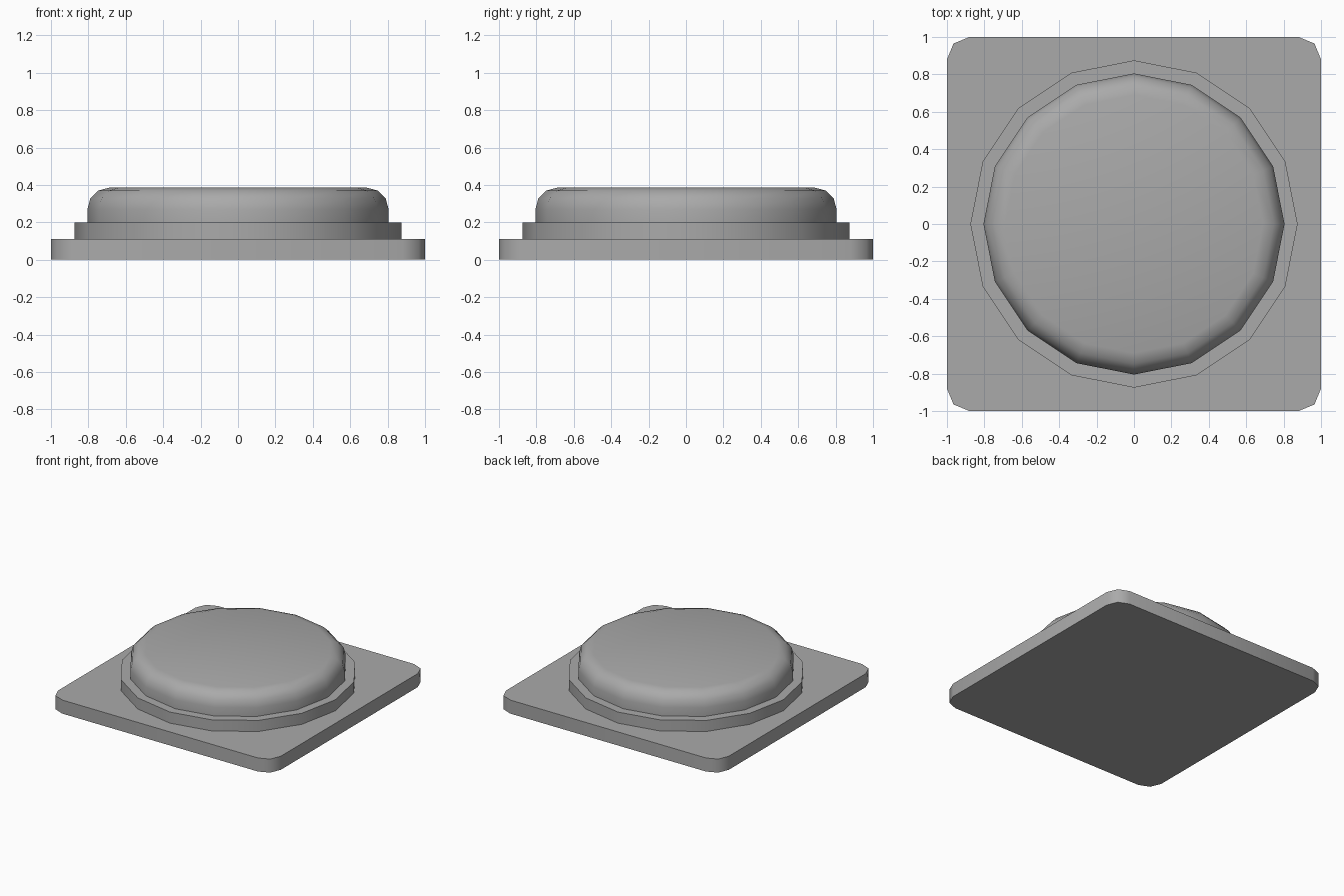
import bpy, math

if "Cube" in bpy.data.objects:
    bpy.data.objects.remove(bpy.data.objects["Cube"])

grey = bpy.data.materials.new("mid grey")
grey.diffuse_color = (0.4, 0.4, 0.4, 1)
grey.use_nodes = True
grey.node_tree.nodes["Principled BSDF"].inputs["Base Color"].default_value = grey.diffuse_color


def stack(name, rings):
    """Solid made by joining equal-length rings of points, capped at both ends."""
    n = len(rings[0])
    verts = [p for ring in rings for p in ring]
    faces = [list(range(n))[::-1], [(len(rings) - 1) * n + i for i in range(n)]]
    for k in range(len(rings) - 1):
        for i in range(n):
            j = (i + 1) % n
            faces.append([k * n + i, k * n + j, (k + 1) * n + j, (k + 1) * n + i])
    mesh = bpy.data.meshes.new(name)
    mesh.from_pydata(verts, [], faces)
    mesh.materials.append(grey)
    ob = bpy.data.objects.new(name, mesh)
    bpy.context.collection.objects.link(ob)
    bpy.ops.object.select_all(action='DESELECT')
    ob.select_set(True)
    bpy.context.view_layer.objects.active = ob
    bpy.ops.object.shade_smooth_by_angle(angle=math.radians(50))
    return ob


def circle(r, z, n=16):
    return [(r * math.cos(math.tau * i / n), r * math.sin(math.tau * i / n), z)
            for i in range(n)]


def rounded_square(half, radius, z, seg=2):
    pts = []
    for q in range(4):
        mid = math.pi / 4 + q * math.pi / 2
        c = (half - radius) * math.sqrt(2)
        for s in range(seg + 1):
            a = q * math.pi / 2 + s * math.pi / 2 / seg
            pts.append((c * math.cos(mid) + radius * math.cos(a),
                        c * math.sin(mid) + radius * math.sin(a), z))
    return pts


# square base with clipped round corners
stack("base_plate", [rounded_square(1.0, 0.12, z) for z in (0, 0.11)])

# low collar around the button
stack("collar", [circle(0.875, z) for z in (0.10, 0.20)])

# button with a rounded top edge
bevel = 0.115
profile = [(0.805, 0.19)]
for s in range(4):
    a = s * math.pi / 6
    profile.append((0.69 + bevel * math.cos(a), 0.27 + bevel * math.sin(a)))
stack("button", [circle(r, z) for r, z in profile])
